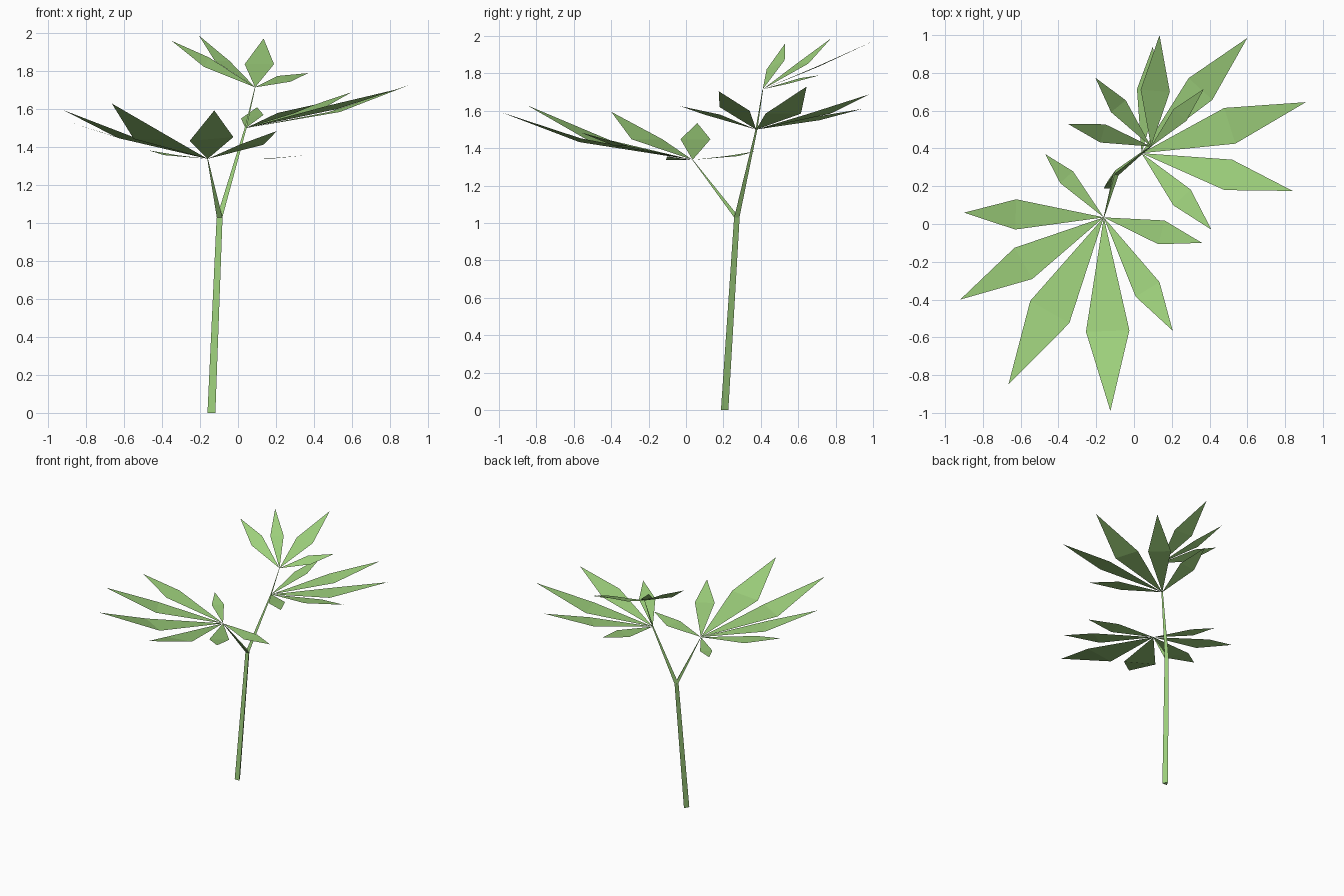
import bpy, math
from mathutils import Vector

green = bpy.data.materials.new("leaf green")
green.diffuse_color = (0.34, 0.63, 0.20, 1)


def make(name, verts, faces):
    me = bpy.data.meshes.new(name)
    me.from_pydata(verts, [], faces)
    me.materials.append(green)
    ob = bpy.data.objects.new(name, me)
    bpy.context.collection.objects.link(ob)
    return ob


def stem(name, path):
    """Three-sided tapering stem; path holds (x, y, z, radius)."""
    verts, faces = [], []
    for x, y, z, r in path:
        for a in (-150, -30, 90):
            t = math.radians(a)
            verts.append((x + r * math.cos(t), y + r * math.sin(t) * 1.1, z))
    for i in range(len(path) - 1):
        for k in range(3):
            a, b = i * 3 + k, i * 3 + (k + 1) % 3
            faces.append((a, b, b + 3, a + 3))
    n = len(verts)
    faces += [(2, 1, 0), (n - 3, n - 2, n - 1)]
    make(name, verts, faces)


def leaf_fan(name, centre, leaves):
    """Kite leaves bent across the middle.
    Leaf: tip x, y, z, position of widest point, width, rise there, roll."""
    c = Vector(centre)
    verts, faces = [], []
    for x, y, z, frac, width, rise, roll in leaves:
        tip = Vector((x, y, z))
        flat = Vector((x - c.x, y - c.y, 0))
        mid = c + flat * frac + Vector((0, 0, rise))
        d = flat.normalized()
        side = Vector((d.y, -d.x, 0)) * width / 2 + Vector((0, 0, roll))
        i = len(verts)
        verts += [c, mid + side, tip, mid - side]
        faces += [(i, i + 1, i + 3), (i + 1, i + 2, i + 3)]
    make(name, verts, faces)


low, middle, high = (-0.16, 0.035, 1.338), (0.04, 0.375, 1.50), (0.09, 0.41, 1.715)

# Trunk and its two branches
stem("main_stem", [(-0.14, 0.2, 0, 0.024), (-0.097, 0.267, 1.03, 0.018)])
stem("low_branch", [(-0.097, 0.267, 1.03, 0.017), (*low, 0.002)])
stem("high_branch", [(-0.097, 0.267, 1.03, 0.017), (*middle, 0.006), (*high, 0.002)])

# Leaf fans
leaf_fan("low_leaves", low, [
    (-0.47, 0.37, 1.383, 0.635, 0.092, 0.02, 0),
    (-0.90, 0.06, 1.535, 0.63, 0.16, 0.11, 0),
    (-0.92, -0.40, 1.595, 0.56, 0.19, 0.11, 0),
    (-0.665, -0.85, 1.63, 0.566, 0.238, 0.105, 0),
    (-0.125, -0.99, 1.593, 0.587, 0.23, 0.105, -0.01),
    (0.205, -0.565, 1.485, 0.635, 0.148, 0.075, 0),
    (0.36, -0.10, 1.357, 0.587, 0.13, 0.0, 0)])
leaf_fan("middle_leaves", middle, [
    (0.91, 0.645, 1.73, 0.537, 0.198, 0.085, 0),
    (0.84, 0.175, 1.705, 0.575, 0.166, 0.11, 0.01),
    (0.41, -0.03, 1.625, 0.58, 0.124, 0.08, 0),
    (0.60, 0.985, 1.69, 0.557, 0.17, 0.085, 0),
    (0.10, 0.94, 1.61, 0.59, 0.12, 0.06, 0.01)])
leaf_fan("top_leaves", high, [
    (-0.35, 0.53, 1.96, 0.58, 0.10, 0.132, 0.025),
    (-0.205, 0.775, 1.987, 0.585, 0.10, 0.138, 0),
    (0.135, 1.0, 1.972, 0.5, 0.155, 0.122, 0),
    (0.37, 0.715, 1.79, 0.55, 0.092, 0.045, -0.015)])
